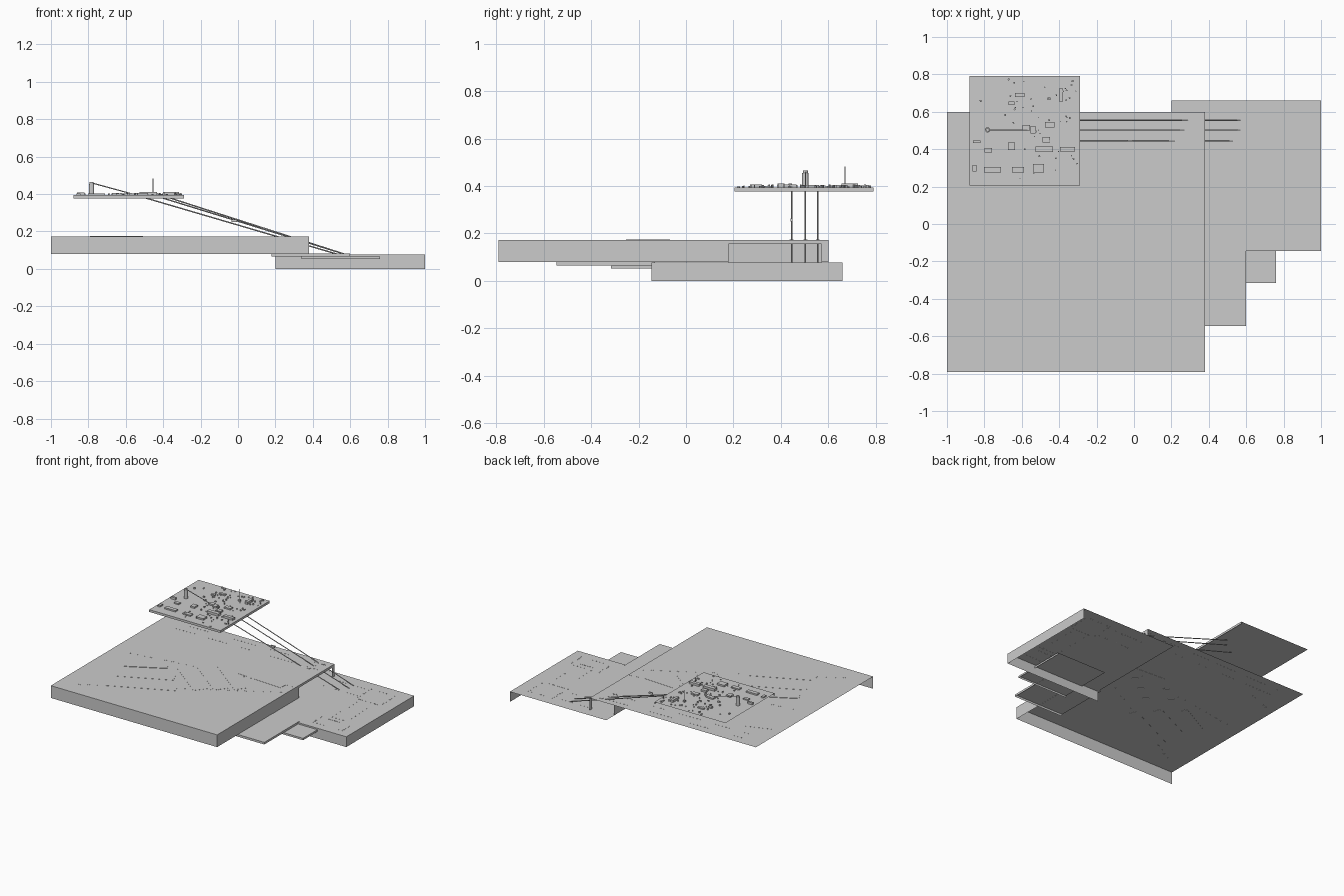
import bpy, bmesh, math, random
from mathutils import Vector, Matrix

if "Cube" in bpy.data.objects:
    bpy.data.objects.remove(bpy.data.objects["Cube"])

random.seed(4)


def finish(name, bm):
    me = bpy.data.meshes.new(name)
    bm.to_mesh(me)
    bm.free()
    ob = bpy.data.objects.new(name, me)
    bpy.context.collection.objects.link(ob)
    return ob


def quad(bm, pts):
    bm.faces.new([bm.verts.new(p) for p in pts])


def wall_x(bm, x, y0, y1, z0, z1):
    quad(bm, [(x, y0, z0), (x, y1, z0), (x, y1, z1), (x, y0, z1)])


def tray(name, x0, x1, y0, y1, z0, z1, slot=None):
    """Open sheet: top, front skirt and right skirt, optional slot in the right skirt."""
    bm = bmesh.new()
    quad(bm, [(x0, y0, z1), (x1, y0, z1), (x1, y1, z1), (x0, y1, z1)])
    quad(bm, [(x0, y0, z0), (x1, y0, z0), (x1, y0, z1), (x0, y0, z1)])
    if slot:
        a, b, h = slot
        wall_x(bm, x1, y0, a, z0, z1)
        wall_x(bm, x1, b, y1, z0, z1)
        wall_x(bm, x1, a, b, h, z1)
    else:
        wall_x(bm, x1, y0, y1, z0, z1)
    return finish(name, bm)


def add_box(bm, x, y, z0, sx, sy, h, ang=0.0):
    m = (Matrix.Translation((x, y, z0 + h / 2)) @ Matrix.Rotation(ang, 4, 'Z')
         @ Matrix.Diagonal((sx, sy, h, 1)))
    bmesh.ops.create_cube(bm, size=1, matrix=m)


def strip(bm, a, b, width, z0, h):
    d = Vector(b) - Vector(a)
    c = (Vector(a) + Vector(b)) / 2
    add_box(bm, c.x, c.y, z0, d.length, width, h, math.atan2(d.y, d.x))


def rod(bm, a, b, r, sides=6):
    a, b = Vector(a), Vector(b)
    d = b - a
    m = Matrix.Translation((a + b) / 2) @ d.to_track_quat('Z', 'Y').to_matrix().to_4x4()
    bmesh.ops.create_cone(bm, cap_ends=True, segments=sides, radius1=r, radius2=r,
                          depth=d.length, matrix=m)


def dots(bm, a, b, n, z, s=0.008):
    for i in range(n):
        p = Vector(a).lerp(Vector(b), i / (n - 1))
        add_box(bm, p.x, p.y, z - 0.001, s, s * 0.6, 0.002)


# Terraced platforms
tray("main_platform", -1, 0.38, -0.79, 0.6, 0.08, 0.172, slot=(0.18, 0.57, 0.155))
tray("lower_platform", 0.2, 1, -0.145, 0.66, 0, 0.077)
tray("upper_step", 0.18, 0.6, -0.545, -0.13, 0.065, 0.081)
tray("lower_step", 0.34, 0.76, -0.315, 0.1, 0.052, 0.066)
tray("floating_platform", -0.88, -0.29, 0.205, 0.79, 0.377, 0.394)

# Back of the tunnel opening
bm = bmesh.new()
wall_x(bm, 0.2, 0.18, 0.57, 0.077, 0.155)
finish("tunnel_back", bm)

# Flat strips on the main platform
Z = 0.172
bm = bmesh.new()
strip(bm, (-0.78, -0.23), (-0.52, -0.09), 0.05, Z - 0.001, 0.004)
strip(bm, (-0.74, -0.38), (-0.38, -0.21), 0.07, Z - 0.001, 0.002)
strip(bm, (-0.70, -0.54), (-0.27, -0.34), 0.07, Z - 0.001, 0.002)
for i in range(3):
    ox, oy = 0.11 * i, 0.085 * i
    strip(bm, (-0.44 + ox, -0.02 + oy), (-0.13 + ox, -0.26 + oy), 0.1, Z - 0.001, 0.002)
strip(bm, (-0.17, 0.13), (0.3, 0.1), 0.05, Z - 0.001, 0.002)
finish("landing_strips", bm)

# Dotted guide lights
bm = bmesh.new()
dots(bm, (-0.83, 0.53), (0.34, 0.55), 40, Z)
dots(bm, (-0.83, 0.45), (0.34, 0.46), 40, Z)
dots(bm, (-0.86, -0.05), (0.36, 0.14), 24, Z, 0.014)
dots(bm, (-0.85, -0.66), (0.34, 0.02), 24, Z, 0.014)
dots(bm, (-0.92, 0.3), (-0.75, 0.36), 7, Z)
finish("main_guide_lights", bm)
bm = bmesh.new()
for y in (0.44, 0.56):
    dots(bm, (0.4, y), (0.68, y), 12, 0.077)
for x0, x1, y0, y1 in ((0.7, 0.9, 0.4, 0.58), (0.74, 0.86, 0.02, 0.4), (0.68, 0.92, -0.08, 0.06)):
    c = [(x0, y0), (x1, y0), (x1, y1), (x0, y1)]
    for i in range(4):
        dots(bm, c[i], c[(i + 1) % 4], 9, 0.077)
finish("lower_guide_lights", bm)

# Cables running down from the floating platform through the tunnel
bm = bmesh.new()
for y, x0, x1 in ((0.445, -0.49, 0.53), (0.503, -0.40, 0.57), (0.555, -0.36, 0.57)):
    rod(bm, (x0, y, 0.378), (x1, y, 0.079), 0.0035)
finish("cables", bm)
bm = bmesh.new()
for x, y in ((0.275, 0.445), (0.28, 0.503), (0.315, 0.555)):
    add_box(bm, x, y, Z - 0.001, 0.026, 0.016, 0.003)
finish("cable_ducts", bm)
bm = bmesh.new()
add_box(bm, -0.02, 0.445, 0.25, 0.03, 0.008, 0.014)
finish("cable_car", bm)

# Buildings: x, y, width, depth
F = 0.394
blocks = [
    (-.757, .29, .09, .03), (-.62, .29, .065, .03), (-.51, .297, .06, .045),
    (-.853, .297, .02, .035), (-.78, .395, .04, .025), (-.655, .415, .035, .04),
    (-.48, .40, .095, .03), (-.355, .40, .08, .025), (-.842, .44, .04, .015),
    (-.575, .515, .04, .03), (-.47, .45, .04, .03), (-.45, .53, .05, .03),
    (-.54, .505, .025, .04), (-.61, .69, .05, .02), (-.655, .645, .03, .02),
    (-.39, .69, .02, .07)]
bm = bmesh.new()
for x, y, sx, sy in blocks:
    add_box(bm, x, y, F, sx, sy, random.uniform(0.008, 0.018))
finish("buildings", bm)

# Small scattered crates
bm = bmesh.new()
for i in range(90):
    x = -0.3 - 0.38 * random.random() if i < 75 else random.uniform(-0.86, -0.3)
    y = random.uniform(0.22, 0.78)
    s = random.uniform(0.004, 0.01)
    add_box(bm, x, y, F, s, s, random.uniform(0.004, 0.012), random.random())
finish("crates", bm)

# Tower with its stay cable, and the antenna mast
bm = bmesh.new()
rod(bm, (-0.783, 0.503, F), (-0.783, 0.503, 0.455), 0.014, 12)
rod(bm, (-0.783, 0.503, 0.455), (-0.783, 0.503, 0.465), 0.010, 12)
finish("tower", bm)
bm = bmesh.new()
rod(bm, (-0.783, 0.503, 0.46), (-0.57, 0.503, 0.402), 0.003)
finish("tower_stay", bm)
bm = bmesh.new()
rod(bm, (-0.455, 0.67, F), (-0.455, 0.67, 0.482), 0.003)
add_box(bm, -0.455, 0.67, F, 0.015, 0.015, 0.012)
finish("antenna", bm)
